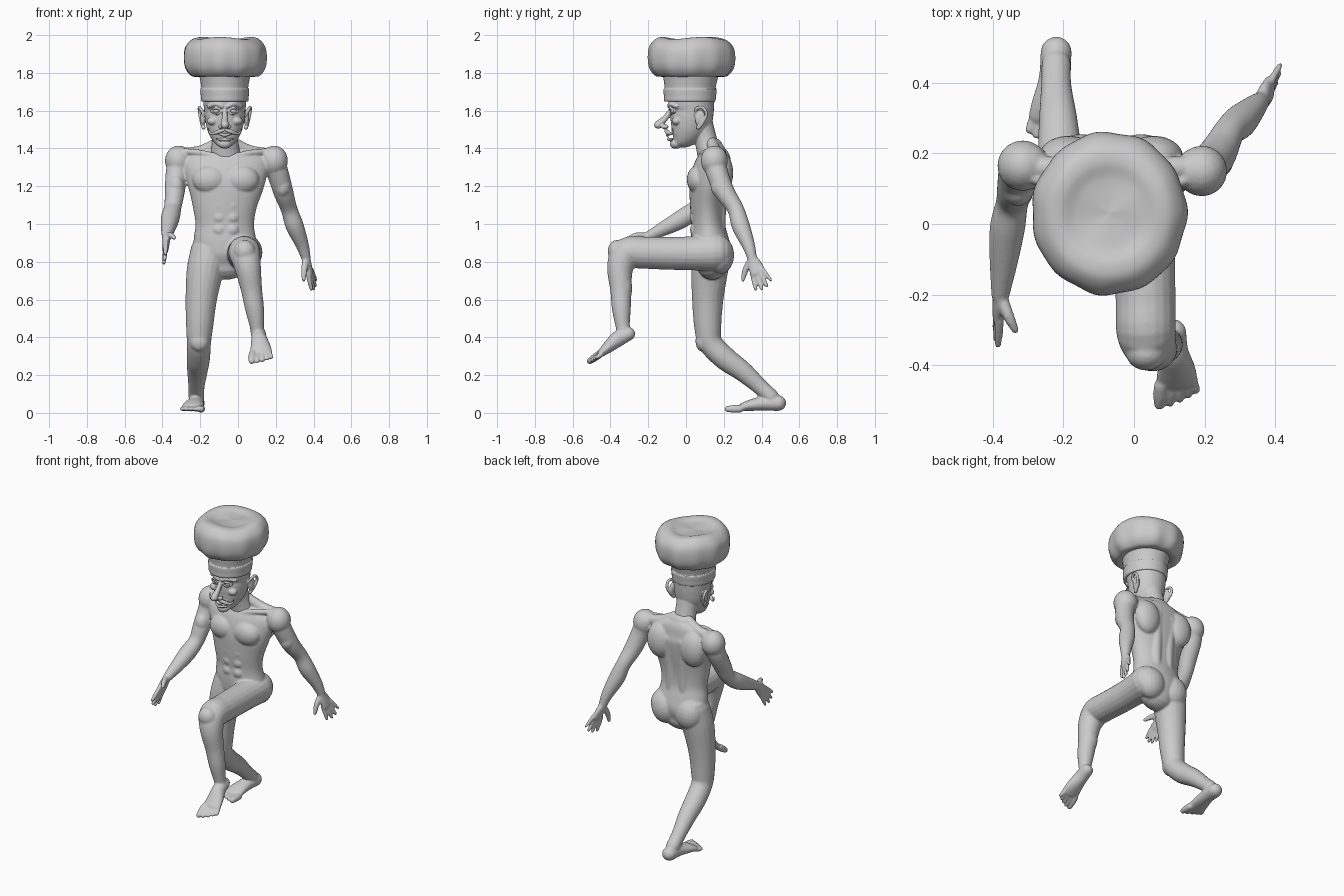
import bpy, bmesh, math
from mathutils import Vector as V, Matrix

X, Z = V((1, 0, 0)), V((0, 0, 1))
CX = -0.07  # middle line of head and torso


def spline(rows, k=5):
    """Catmull-Rom through rows of numbers."""
    out = []
    for i in range(len(rows) - 1):
        a, b, c, d = rows[max(i - 1, 0)], rows[i], rows[i + 1], rows[min(i + 2, len(rows) - 1)]
        for s in range(k):
            t = s / k
            out.append([0.5 * (2 * q + (r - p) * t + (2 * p - 5 * q + 4 * r - w) * t * t
                        + (3 * q - p - 3 * r + w) * t ** 3) for p, q, r, w in zip(a, b, c, d)])
    return out + [list(rows[-1])]


def skin(bm, rings):
    n = len(rings[0])
    vs = [[bm.verts.new(p) for p in ring] for ring in rings]
    for a, b in zip(vs, vs[1:]):
        for j in range(n):
            bm.faces.new((a[j], a[(j + 1) % n], b[(j + 1) % n], b[j]))
    bm.faces.new(vs[0][::-1])
    bm.faces.new(vs[-1])


def tube(bm, pts, ref=X, n=20):
    """Round-ended tube; each point is x, y, z, radius along ref [, other radius]."""
    rows = spline([list(p) + [p[3]] * (5 - len(p)) for p in pts])
    P = [V(r[:3]) for r in rows]
    T = [(P[min(i + 1, len(P) - 1)] - P[max(i - 1, 0)]).normalized() for i in range(len(P))]
    data = [(p, t, r[3], r[4]) for p, t, r in zip(P, T, rows)]

    def cap(d, sign):
        p, t, rx, ry = d
        return [(p + t * sign * min(rx, ry) * math.sin(a), t, rx * math.cos(a), ry * math.cos(a))
                for a in (0.4, 0.8, 1.15, 1.45)]
    data = cap(data[0], -1)[::-1] + data + cap(data[-1], 1)
    rings = []
    for p, t, rx, ry in data:
        u = (ref - t * ref.dot(t)).normalized()
        v = t.cross(u)
        rings.append([p + u * rx * math.cos(a) + v * ry * math.sin(a)
                      for a in (2 * math.pi * j / n for j in range(n))])
    skin(bm, rings)


def ball(bm, c, r):
    bmesh.ops.create_uvsphere(bm, u_segments=20, v_segments=12, radius=1,
                              matrix=Matrix.Translation(c) @ Matrix.Diagonal((*r, 1)))


def digits(bm, base, d, w, specs, r):
    """Fingers or toes: specs are (root offset, tip offset, length, thickness)."""
    d, w = V(d).normalized(), V(w).normalized()
    for o, tip, ln, f in specs:
        a, b = V(base) + w * o, V(base) + w * tip + d * ln
        tube(bm, [(*a, r * f), (*a.lerp(b, 0.5), r * f), (*b, r * f * 0.8)], n=10)


def finish(name, bm, voxel=0, smooth=0):
    bmesh.ops.recalc_face_normals(bm, faces=bm.faces)
    me = bpy.data.meshes.new(name)
    bm.to_mesh(me)
    bm.free()
    ob = bpy.data.objects.new(name, me)
    bpy.context.collection.objects.link(ob)
    if voxel:
        m = ob.modifiers.new("blend", "REMESH")
        m.mode, m.voxel_size = "VOXEL", voxel
        m = ob.modifiers.new("soften", "SMOOTH")
        m.factor, m.iterations = 0.5, smooth
        dg = bpy.context.evaluated_depsgraph_get()
        ob.data = bpy.data.meshes.new_from_object(ob.evaluated_get(dg))
        ob.modifiers.clear()
    ob.data.polygons.foreach_set("use_smooth", [True] * len(ob.data.polygons))
    return ob


# Torso
bm = bmesh.new()
tube(bm, [(-.06, .14, .79, .12, .085), (-.065, .135, .85, .165, .105), (CX, .125, .92, .165, .1),
          (CX, .117, 1.0, .155, .088), (CX, .113, 1.1, .172, .092), (-.065, .12, 1.22, .208, .1),
          (-.065, .14, 1.32, .23, .09), (-.065, .155, 1.375, .18, .06), (-.065, .15, 1.41, .08, .045)], n=40)
for s in (-1, 1):
    cx = -.065
    ball(bm, (cx + s * .085, .062, 1.235), (.092, .058, .075))           # chest muscle
    ball(bm, (cx + s * .12, .19, 1.27), (.085, .06, .11))                # shoulder blade
    tube(bm, [(cx + s * .045, .175, .95, .035), (cx + s * .045, .175, 1.1, .038),
              (cx + s * .05, .19, 1.3, .04)])                            # back muscle
    tube(bm, [(cx + s * .04, .135, 1.43, .03), (cx + s * .13, .155, 1.385, .032),
              (cx + s * .24, .16, 1.365, .035)], ref=Z)                  # shoulder slope
    tube(bm, [(cx + s * .02, .075, 1.35, .014), (cx + s * .12, .09, 1.375, .016),
              (cx + s * .22, .13, 1.385, .016)], ref=Z)                  # collar bone
    for z in (.97, 1.035, 1.1):
        ball(bm, (cx + s * .034, .045, z), (.036, .024, .033))           # belly muscle
    ball(bm, (cx + s * .085, .18, .835), (.09, .075, .1))                # buttock

# Arms
tube(bm, [(-.305, .165, 1.345, .066), (-.325, .15, 1.27, .058), (-.335, .1, 1.17, .053),
          (-.345, .06, 1.09, .046), (-.358, -.01, 1.035, .05), (-.368, -.1, .985, .041),
          (-.378, -.2, .935, .026)])
tube(bm, [(.18, .15, 1.345, .066), (.21, .165, 1.27, .058), (.24, .205, 1.17, .053),
          (.27, .262, 1.08, .044), (.3, .29, .99, .048), (.34, .33, .89, .035), (.36, .35, .82, .025)])
ball(bm, (-.315, .165, 1.335), (.072, .072, .08))
ball(bm, (.192, .15, 1.335), (.072, .072, .08))
ball(bm, (-.328, .1, 1.2), (.045, .05, .06))
ball(bm, (.237, .18, 1.2), (.045, .05, .06))

# Hands
fingers = [(-.03, -.05, .075, .85), (-.01, -.018, .095, 1), (.01, .014, .1, 1), (.03, .045, .088, 1)]
for wrist, d, w, thumb in (((-.378, -.2, .935), (-.07, -.66, -.75), (.1, -.75, .66), (.042, -.1, -.008)),
                           ((.36, .35, .82), (.25, .36, -.9), (-.3, -.88, -.36), (-.012, -.048, -.115))):
    wr, dv = V(wrist), V(d).normalized()
    tube(bm, [(*wr, .022, .026), (*(wr + dv * .04), .02, .038), (*(wr + dv * .085), .017, .042)])
    digits(bm, wr + dv * .075, d, w, fingers, .013)
    tip = wr + V(thumb)
    mid = wr.lerp(tip, .5) + V(w) * .012
    tube(bm, [(*wr, .018), (*mid, .017), (*tip, .011)], n=10)

# Standing leg
tube(bm, [(-.15, .14, .86, .1), (-.175, .125, .75, .097), (-.195, .115, .6, .083), (-.203, .115, .46, .072),
          (-.207, .13, .37, .064), (-.21, .205, .29, .062), (-.215, .3, .22, .054), (-.22, .39, .14, .043),
          (-.22, .45, .085, .042)])
ball(bm, (-.205, .085, .38), (.05, .035, .055))
tube(bm, [(-.22, .488, .052, .044, .042), (-.225, .41, .05, .045, .038), (-.235, .34, .04, .055, .03),
          (-.24, .3, .03, .06, .022)])
toes = [(-.045, -.05, .065, 1.25), (-.018, -.02, .065, .9), (.006, .008, .055, .85),
        (.028, .033, .043, .8), (.046, .055, .03, .8)]
digits(bm, (-.24, .29, .022), (-.08, -1, -.02), (-1, .1, 0), toes, .017)

# Raised leg
tube(bm, [(.03, .15, .85, .1), (.03, .03, .845, .09), (.03, -.1, .845, .087), (.033, -.22, .848, .085),
          (.035, -.31, .845, .084), (.052, -.348, .77, .07), (.072, -.345, .65, .056), (.088, -.342, .55, .05),
          (.1, -.335, .46, .038), (.105, -.325, .42, .038)])
ball(bm, (.035, -.365, .855), (.058, .05, .06))
ball(bm, (.07, -.325, .66), (.05, .04, .09))
tube(bm, [(.11, -.305, .418, .038, .036), (.112, -.36, .392, .042, .042), (.12, -.41, .35, .054, .032),
          (.122, -.445, .32, .06, .022)])
digits(bm, (.122, -.452, .312), (0, -.8, -.58), (1, .1, 0), toes, .017)
finish("body", bm, .006, 5)

# Head, neck and face
bm = bmesh.new()
tube(bm, [(CX, -.048, 1.425, .04, .026), (CX, -.025, 1.45, .065, .062), (CX, .003, 1.495, .09, .093),
          (CX, .025, 1.55, .104, .112), (CX, .035, 1.6, .109, .112), (CX, .03, 1.65, .114, .122),
          (CX, .025, 1.72, .112, .12)], n=32)
tube(bm, [(CX, .065, 1.55, .075), (CX, .1, 1.46, .066, .06), (-.065, .13, 1.34, .085, .065)])
ball(bm, (CX, -.06, 1.425), (.034, .026, .026))                                # chin
tube(bm, [(CX, -.08, 1.605, .012), (CX, -.11, 1.56, .016), (CX, -.145, 1.528, .021)])  # nose
ball(bm, (CX, -.147, 1.524), (.022, .022, .02))
for s in (-1, 1):
    def m(x, y, z, *r):
        return (CX + s * x, y, z, *r)
    ball(bm, m(.02, -.112, 1.515), (.015, .02, .013))                          # nostril
    ball(bm, m(.065, -.05, 1.545), (.03, .026, .022))                          # cheek bone
    tube(bm, [m(.014, -.088, 1.622, .011), m(.045, -.082, 1.635, .012), m(.085, -.05, 1.622, .01)], ref=Z, n=10)
    tube(bm, [m(.02, -.08, 1.6, .005), m(.045, -.085, 1.613, .006), m(.072, -.066, 1.6, .005)], ref=Z, n=8)
    tube(bm, [m(.02, -.08, 1.596, .005), m(.045, -.082, 1.582, .005), m(.072, -.066, 1.596, .005)], ref=Z, n=8)
    ball(bm, m(.115, .075, 1.56), (.014, .028, .045))                          # ear
    tube(bm, [m(.11, .05, 1.575, .008), m(.128, .055, 1.61, .009), m(.135, .09, 1.615, .009),
              m(.132, .108, 1.58, .009), m(.122, .088, 1.535, .009), m(.112, .065, 1.51, .011)], n=10)
for z, y, dip in ((1.475, -.098, .008), (1.452, -.092, -.002)):                # lips
    tube(bm, [(CX - .042, y + .022, z + dip, .006), (CX, y, z - .004, .009),
              (CX + .042, y + .022, z + dip, .006)], ref=Z, n=10)
finish("head", bm, .004, 2)

# Eyes
bm = bmesh.new()
for s in (-1, 1):
    ball(bm, (CX + s * .046, -.059, 1.598), (.024, .023, .018))
finish("eyes", bm)

# Moustache
bm = bmesh.new()
for s in (-1, 1):
    tube(bm, [(CX + s * x, y, z, r) for x, y, z, r in ((.004, -.106, 1.498, .008), (.035, -.1, 1.488, .011),
              (.065, -.082, 1.478, .008), (.082, -.07, 1.488, .005), (.086, -.07, 1.505, .003))], ref=Z, n=10)
finish("moustache", bm)


def lathe(name, profile, sy, ripple=0, lobes=11):
    """Rippled lathe; profile rows are radius, z, centre y, ripple share."""
    bm = bmesh.new()
    rings = []
    for r, z, cy, f in spline(profile, 6):
        ring = []
        for j in range(96):
            a = 2 * math.pi * j / 96
            k = r * (1 + ripple * f * (math.cos(lobes * a) + .7 * math.sin(7 * a + 1)))
            dz = ripple * r * 2.2 * (1 - f) * math.sin(3 * a + .5)
            ring.append((CX + k * math.cos(a), cy + k * sy * math.sin(a), z + dz))
        rings.append(ring)
    skin(bm, rings)
    return finish(name, bm)


# Chef hat
lathe("hat_band", [(.1, 1.655, .02, 0), (.123, 1.65, .02, 0), (.127, 1.68, .021, 0), (.129, 1.712, .022, 0),
                   (.124, 1.722, .022, 0), (.13, 1.76, .024, 0), (.137, 1.8, .026, 0), (.13, 1.83, .028, 0)], 1.09)
lathe("hat_puff", [(.1, 1.8, .028, .2), (.135, 1.785, .028, .7), (.175, 1.782, .03, 1), (.208, 1.82, .03, .9),
                   (.219, 1.875, .03, .6), (.212, 1.935, .03, .4), (.18, 1.975, .03, .1), (.14, 1.984, .03, 0),
                   (.095, 1.972, .03, 0), (.04, 1.968, .03, 0), (.002, 1.968, .03, 0)], 1.05, .018)
